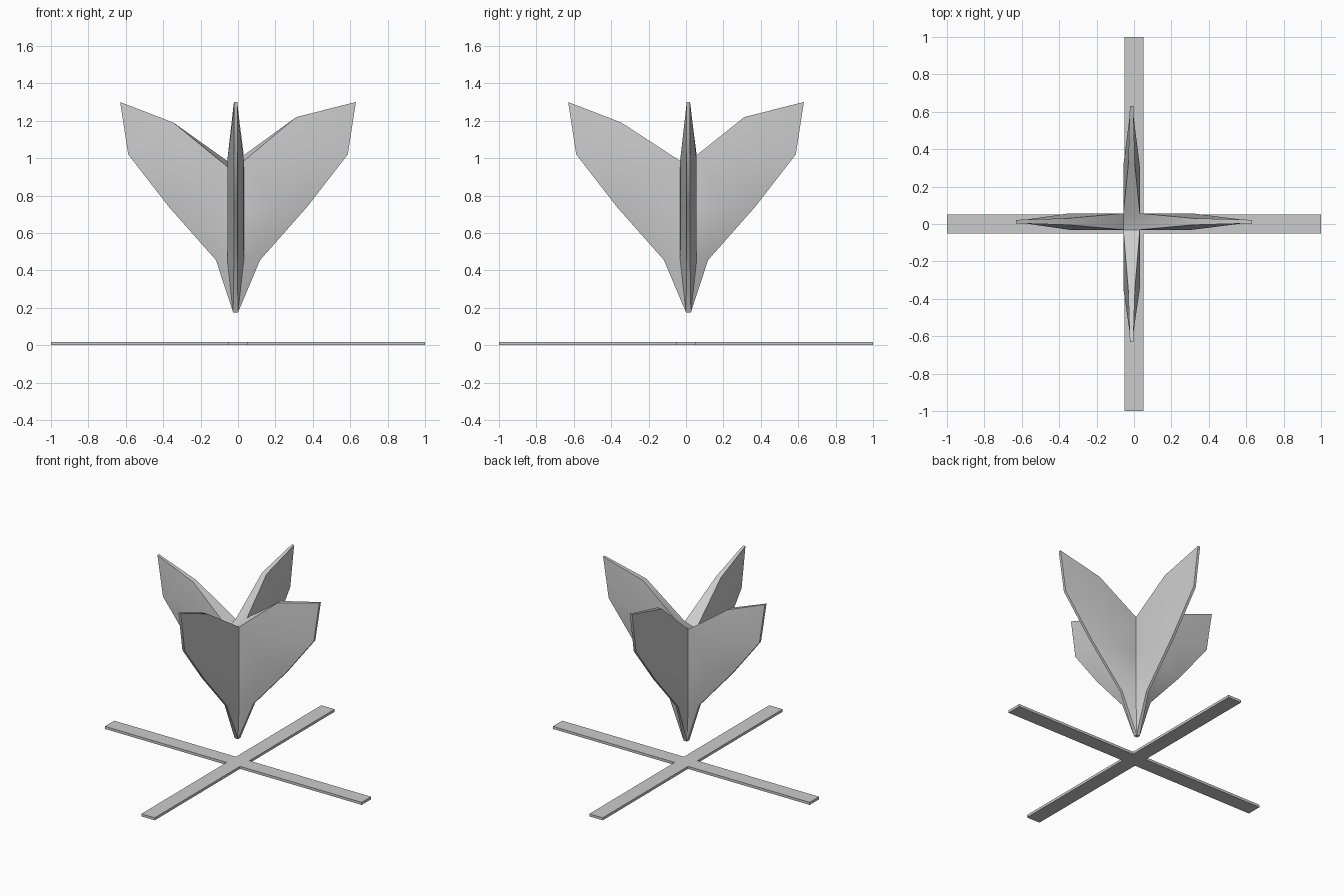
import bpy, bmesh
from mathutils import Vector

if "Cube" in bpy.data.objects:
    bpy.data.objects.remove(bpy.data.objects["Cube"])

CENTRE = Vector((-0.013, 0.013, 0))
CORE, FOOT, RIM = 0.044, 0.013, 0.009
OUTER = [(0.63, 1.30), (0.587, 1.02), (0.37, 0.74), (0.118, 0.455)]


def finish(bm, name):
    bmesh.ops.remove_doubles(bm, verts=bm.verts, dist=0.0005)
    bmesh.ops.recalc_face_normals(bm, faces=bm.faces)
    me = bpy.data.meshes.new(name)
    bm.to_mesh(me)
    bm.free()
    ob = bpy.data.objects.new(name, me)
    bpy.context.collection.objects.link(ob)
    return ob


# Four-bladed fin body: thick core, thin outer rim
bm = bmesh.new()


def face(*pts):
    bm.faces.new([bm.verts.new(p) for p in pts])


def core(a, p, half, z):
    v = CENTRE + a * half + p * half
    if z is None:
        z = 0.985 + 0.35 * (v.x + v.y)
    return Vector((v.x, v.y, z))


for a in (Vector((1, 0, 0)), Vector((0, 1, 0)), Vector((-1, 0, 0)), Vector((0, -1, 0))):
    perp = Vector((-a.y, a.x, 0))
    positive = a.x + a.y > 0
    mid_r, mid_z = (0.312, 1.22) if positive else (0.345, 1.19)
    rims = []
    for p in (perp, -perp):
        def pt(r, t, z):
            shift = CENTRE.dot(perp) * perp
            return a * r + shift + p * t + Vector((0, 0, z))
        C0, C2, C3, C4 = (core(a, p, h, z) for h, z in
                          ((CORE, None), (CORE, 0.74), (CORE, 0.455), (FOOT, 0.175)))
        M0 = pt(mid_r, 0.018, mid_z)
        M1 = pt(mid_r, CORE, 0.99)
        M2 = pt(0.2, 0.042, 0.74)
        T0, T1, T2, T3 = (pt(r, RIM, z) for r, z in OUTER)
        for f in ((C0, M0, M1), (M0, T0, T1, M1), (C0, M1, M2, C2), (M1, T1, T2, M2),
                  (C2, M2, C3), (M2, T2, T3, C3), (C3, T3, C4)):
            face(*f)
        rims.append([C0, M0, T0, T1, T2, T3, C4])
    # Rim strip joining the two sides of the blade
    l, r = rims
    for i in range(len(l) - 1):
        face(l[i], l[i + 1], r[i + 1], r[i])

# Core top and bottom caps
X, Y = Vector((1, 0, 0)), Vector((0, 1, 0))
for half, z in ((CORE, None), (FOOT, 0.175)):
    face(core(X, Y, half, z), core(-X, Y, half, z), core(-X, -Y, half, z), core(X, -Y, half, z))
body = finish(bm, "fin_body")
bpy.context.view_layer.objects.active = body
body.select_set(True)
bpy.ops.object.shade_smooth_by_angle(angle=0.52)

# Flat cross base
bm = bmesh.new()
w, L = 0.052, 1.0
outline = []
for k in range(4):
    for x, y in ((L, -w), (L, w), (w, w)):
        for _ in range(k):
            x, y = -y, x
        outline.append(bm.verts.new((x, y, 0)))
base = bm.faces.new(outline)
ext = bmesh.ops.extrude_face_region(bm, geom=[base], use_keep_orig=True)
bmesh.ops.translate(bm, vec=(0, 0, 0.018),
                    verts=[g for g in ext["geom"] if isinstance(g, bmesh.types.BMVert)])
finish(bm, "cross_base")
